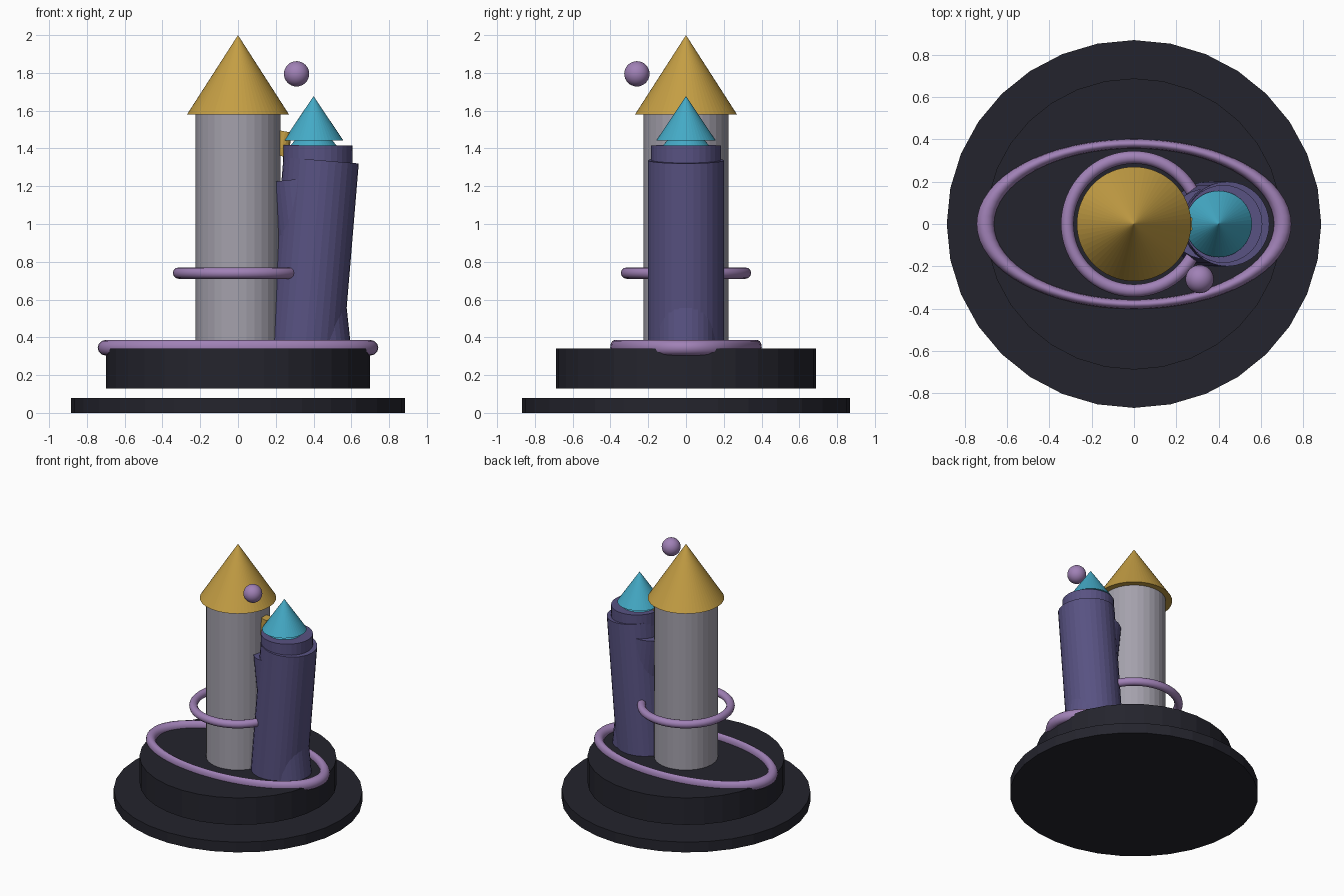
import bpy
import math
from mathutils import Vector

if "Cube" in bpy.data.objects:
    bpy.data.objects.remove(bpy.data.objects["Cube"], do_unlink=True)


def material(name, r, g, b):
    """Flat material from 0-255 display values."""
    def lin(c):
        c /= 255
        return c / 12.92 if c <= 0.04045 else ((c + 0.055) / 1.055) ** 2.4
    colour = (lin(r), lin(g), lin(b), 1)
    mat = bpy.data.materials.new(name)
    mat.use_nodes = True
    mat.diffuse_color = colour
    mat.node_tree.nodes["Principled BSDF"].inputs["Base Color"].default_value = colour
    return mat


STONE = material("dark stone", 36, 36, 45)
GREY = material("pale grey", 164, 161, 172)
GOLD = material("gold", 196, 158, 68)
CYAN = material("cyan", 68, 170, 198)
INDIGO = material("indigo", 88, 82, 130)
LILAC = material("lilac", 160, 129, 182)


def finish(name, mat, smooth=True):
    ob = bpy.context.object
    ob.name = ob.data.name = name
    ob.data.materials.append(mat)
    if smooth:
        bpy.ops.object.shade_smooth_by_angle(angle=math.radians(40))
    return ob


def column(name, mat, start, end, r1, r2=None, sides=32):
    """Cylinder or cone whose axis runs from start to end."""
    a, b = Vector(start), Vector(end)
    bpy.ops.mesh.primitive_cone_add(
        vertices=sides, radius1=r1, radius2=r1 if r2 is None else r2,
        depth=(b - a).length, location=(a + b) / 2)
    ob = finish(name, mat, smooth=False)
    ob.rotation_euler = (b - a).to_track_quat("Z", "Y").to_euler()
    return ob


def ring(name, z, major, minor, squash=1.0):
    bpy.ops.mesh.primitive_torus_add(
        major_radius=major, minor_radius=minor, major_segments=64,
        minor_segments=12, location=(0, 0, z))
    finish(name, LILAC).scale.y = squash


# Two-tier floating base, very slightly narrower front to back
for name, low, high, radius in (("base_disc", 0, 0.08, 0.884),
                                ("upper_disc", 0.13, 0.34, 0.70)):
    bpy.ops.mesh.primitive_cylinder_add(
        vertices=32, radius=radius, depth=high - low,
        location=(0, 0, (low + high) / 2))
    finish(name, STONE, smooth=False).scale.y = 0.982

# Main tower and its roof
column("main_tower", GREY, (0, 0, 0.33), (0, 0, 1.59), 0.225)
column("main_roof", GOLD, (0, 0, 1.58), (0, 0, 2.0), 0.27, 0, 64)

# Side tower: overlapping shafts that lean against each other
column("side_tower_shaft", INDIGO, (0.355, 0, 0.32), (0.44, 0, 1.337), 0.2)
column("side_tower_brace", INDIGO, (0.435, 0, 0.32), (0.335, 0, 1.24), 0.165)
column("side_tower_collar", INDIGO, (0.42, 0, 1.2), (0.422, 0, 1.416), 0.184)

# Stacked side roofs
column("side_roof_lower", CYAN, (0.4, 0, 1.41), (0.4, 0, 1.56), 0.127, 0, 48)
column("side_roof_upper", CYAN, (0.4, 0, 1.443), (0.4, 0, 1.677), 0.157, 0, 48)

# Small gold stub between the towers
column("gold_stub", GOLD, (0.225, 0, 1.36), (0.25, 0, 1.49), 0.038, sides=16)

# Rings and floating orb
ring("tower_ring", 0.74, 0.315, 0.03)
ring("base_ring", 0.345, 0.702, 0.041, 0.54)
bpy.ops.mesh.primitive_uv_sphere_add(
    segments=32, ring_count=16, radius=0.067, location=(0.31, -0.26, 1.795))
finish("floating_orb", LILAC)
